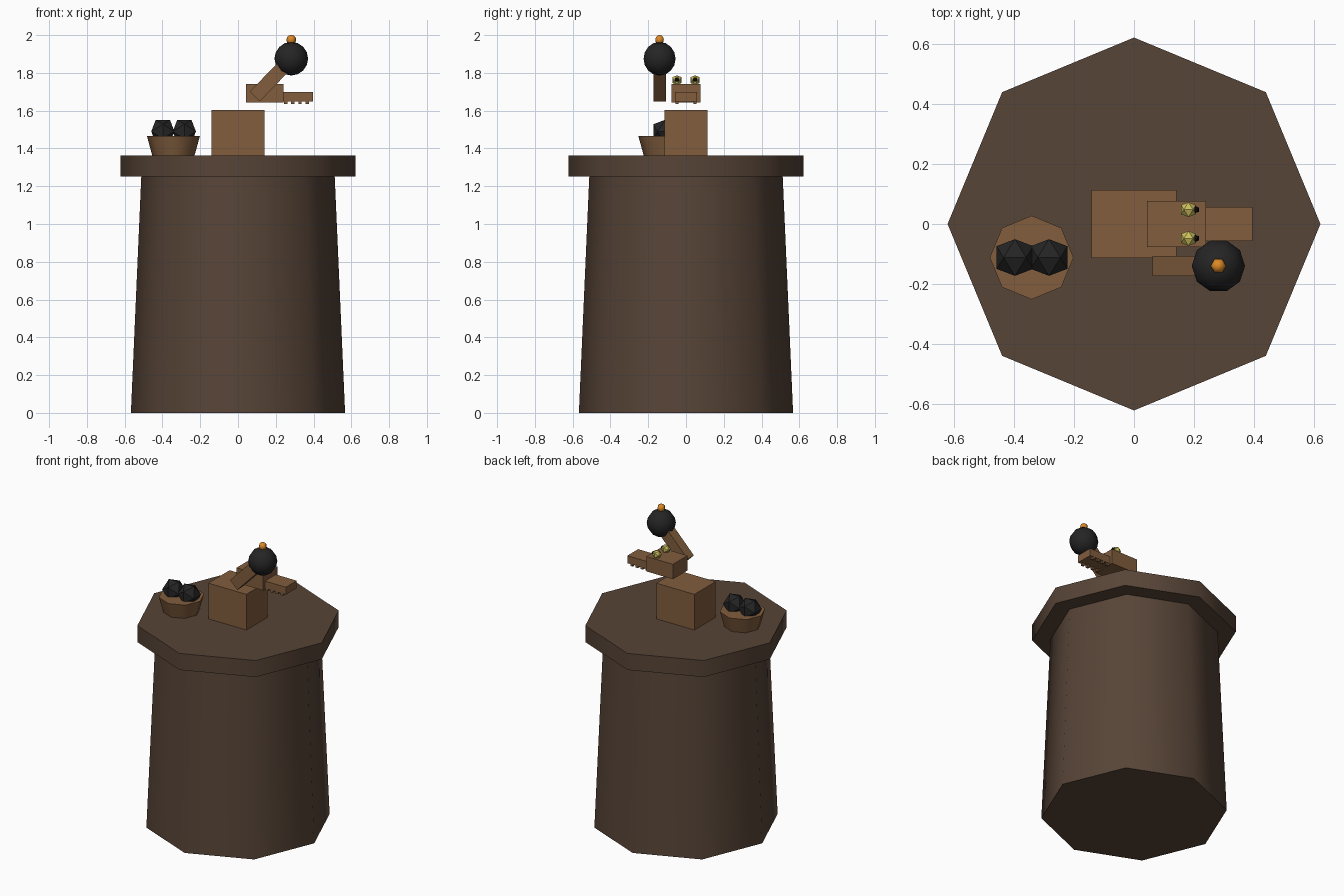
import bpy, bmesh, math
from mathutils import Vector, Matrix

if "Cube" in bpy.data.objects:
    bpy.data.objects.remove(bpy.data.objects["Cube"])


def material(name, rgb):
    m = bpy.data.materials.new(name)
    m.use_nodes = True
    m.diffuse_color = (*rgb, 1)
    m.node_tree.nodes["Principled BSDF"].inputs["Base Color"].default_value = (*rgb, 1)
    return m


bark = material("dark bark brown", (0.095, 0.058, 0.038))
wood = material("light wood brown", (0.22, 0.11, 0.048))
black = material("charcoal black", (0.018, 0.018, 0.019))
pupil_black = material("pupil black", (0.006, 0.006, 0.006))
yellow = material("pale yellow", (0.60, 0.52, 0.11))
orange = material("spark orange", (0.72, 0.25, 0.02))


def finish(name, bm, mat, location, smooth=False):
    bmesh.ops.recalc_face_normals(bm, faces=bm.faces)
    mesh = bpy.data.meshes.new(name)
    bm.to_mesh(mesh)
    bm.free()
    mesh.materials.append(mat)
    ob = bpy.data.objects.new(name, mesh)
    ob.location = location
    bpy.context.collection.objects.link(ob)
    if smooth:
        bpy.ops.object.select_all(action="DESELECT")
        ob.select_set(True)
        bpy.context.view_layer.objects.active = ob
        bpy.ops.object.shade_smooth_by_angle(angle=math.radians(62))
    return ob


def box(name, mat, center, size, tilt=0):
    bm = bmesh.new()
    bmesh.ops.create_cube(bm, size=1)
    bmesh.ops.scale(bm, vec=size, verts=bm.verts)
    bmesh.ops.rotate(bm, matrix=Matrix.Rotation(tilt, 3, "Y"), verts=bm.verts)
    return finish(name, bm, mat, center)


def octagon_drum(name, mat, x, y, z0, z1, r0, r1):
    # Eight sides with a corner on each axis
    bm = bmesh.new()
    rings = []
    for z, r in ((z0, r0), (z1, r1)):
        rings.append([bm.verts.new((r * math.cos(k * math.pi / 4),
                                    r * math.sin(k * math.pi / 4), z)) for k in range(8)])
    for ring in rings:
        bm.faces.new(ring)
    for k in range(8):
        n = (k + 1) % 8
        bm.faces.new((rings[0][k], rings[0][n], rings[1][n], rings[1][k]))
    return finish(name, bm, mat, (x, y, 0), True)


def gem(name, mat, center, radius):
    # Icosahedron standing on an edge that runs along x
    t = (1 + math.sqrt(5)) / 2
    bm = bmesh.new()
    for a in (-1, 1):
        for b in (-t, t):
            for p in ((a, 0, b), (0, b, a), (b, a, 0)):
                bm.verts.new(Vector(p).normalized() * radius)
    bmesh.ops.convex_hull(bm, input=bm.verts)
    return finish(name, bm, mat, center)


def ball(name, mat, center, radius, segments, rings):
    bm = bmesh.new()
    bmesh.ops.create_uvsphere(bm, u_segments=segments, v_segments=rings, radius=radius)
    # Put a corner of the outline on the x axis
    first = min((v for v in bm.verts if math.hypot(v.co.x, v.co.y) > radius * 0.1),
                key=lambda v: abs(math.atan2(v.co.y, v.co.x)))
    turn = -math.atan2(first.co.y, first.co.x)
    bmesh.ops.rotate(bm, matrix=Matrix.Rotation(turn, 3, "Z"), verts=bm.verts)
    return finish(name, bm, mat, center, True)


# Stump pedestal
octagon_drum("stump", bark, 0, 0, 0, 1.252, 0.567, 0.512)
octagon_drum("stump_top", bark, 0, 0, 1.252, 1.363, 0.623, 0.623)

# Bowl with two lumps
octagon_drum("bowl", wood, -0.342, -0.112, 1.363, 1.465, 0.112, 0.14)
for side, x in (("right", -0.398), ("left", -0.284)):
    gem("lump_" + side, black, (x, -0.112, 1.49), 0.072)

# Body and floating head
box("body", wood, (0, 0, 1.483), (0.283, 0.226, 0.24))
box("head", wood, (0.142, 0, 1.692), (0.198, 0.155, 0.1))
box("snout", wood, (0.318, 0, 1.673), (0.157, 0.115, 0.05))

for side, s in (("left", 1), ("right", -1)):
    gem("eye_" + side, yellow, (0.182, s * 0.048, 1.762), 0.029)
    gem("pupil_" + side, pupil_black, (0.206, s * 0.048, 1.764), 0.013)
    for i in range(4):
        box(f"tooth_{side}_{i + 1}", wood,
            (0.252 + i * 0.038, s * 0.048, 1.643), (0.018, 0.016, 0.018))

# Raised arm holding a round fused ball
box("arm", wood, (0.176, -0.14, 1.765), (0.25, 0.066, 0.074), -math.radians(46))
ball("round_ball", black, (0.282, -0.14, 1.875), 0.089, 10, 8)
ball("spark", orange, (0.282, -0.14, 1.975), 0.026, 6, 6)
